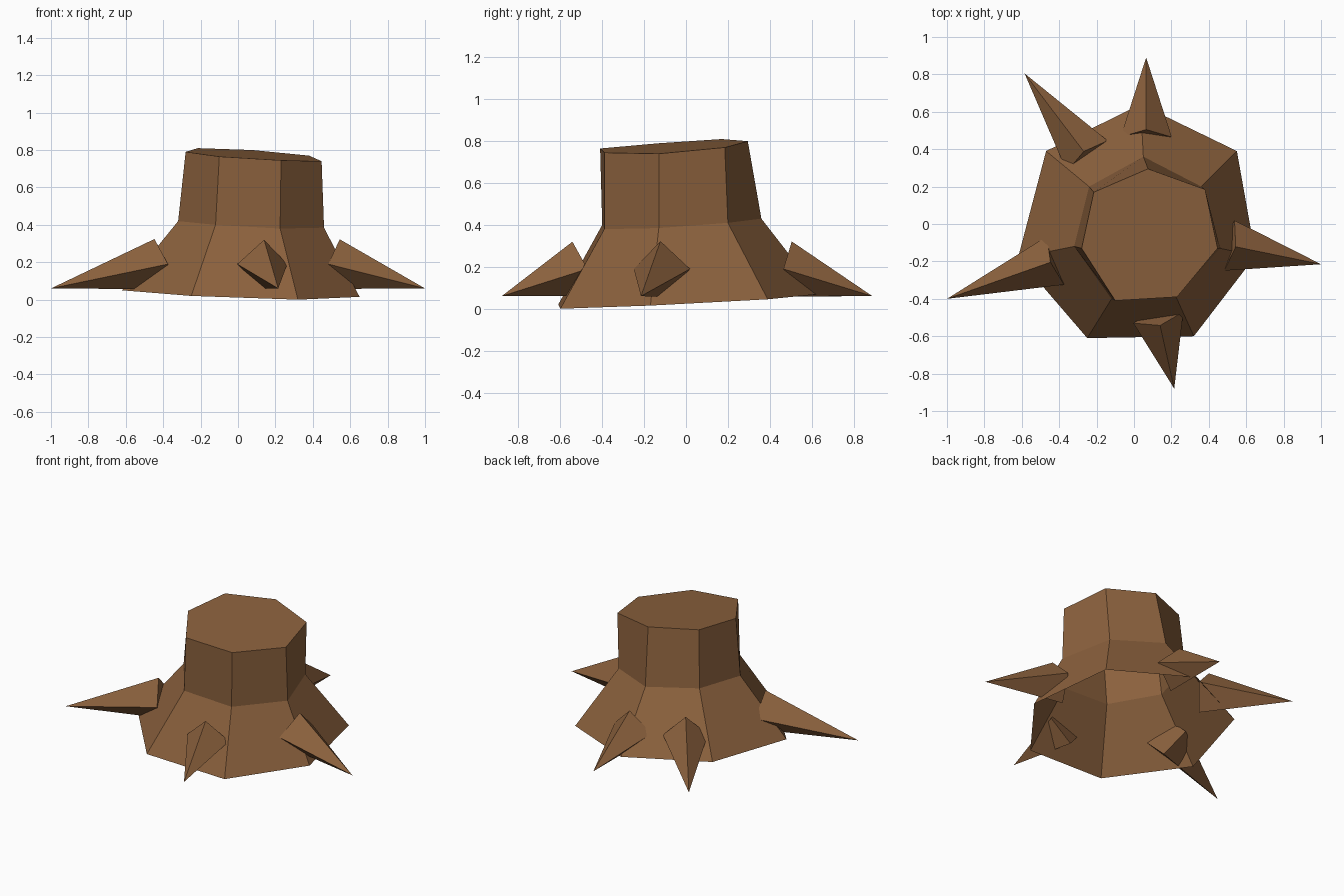
import bpy, bmesh
from mathutils import Vector

if "Cube" in bpy.data.objects:
    bpy.data.objects.remove(bpy.data.objects["Cube"])

bark = bpy.data.materials.new("brown_bark")
bark.diffuse_color = (0.26, 0.12, 0.047, 1)
bark.use_nodes = True
bark.node_tree.nodes["Principled BSDF"].inputs["Base Color"].default_value = bark.diffuse_color


def finish(name, bm):
    bmesh.ops.recalc_face_normals(bm, faces=bm.faces[:])
    mesh = bpy.data.meshes.new(name)
    bm.to_mesh(mesh)
    bm.free()
    mesh.materials.append(bark)
    bpy.context.collection.objects.link(bpy.data.objects.new(name, mesh))


# Trunk: three uneven seven-sided rings, capped on top, open below
rings = [
    [(.32, -.60, .0), (.65, -.17, .015), (.55, .39, .045), (.035, .64, .07),
     (-.47, .39, .075), (-.62, -.18, .05), (-.25, -.61, .02)],
    [(.225, -.39, .38), (.46, -.13, .385), (.36, .20, .41), (.05, .36, .43),
     (-.24, .20, .435), (-.32, -.12, .42), (-.12, -.40, .40)],
    [(.23, -.39, .745), (.447, -.13, .74), (.38, .185, .77), (.075, .295, .80),
     (-.215, .17, .81), (-.28, -.13, .79), (-.10, -.41, .765)],
]
bm = bmesh.new()
loops = [[bm.verts.new(p) for p in ring] for ring in rings]
for low, high in zip(loops, loops[1:]):
    for i in range(7):
        j = (i + 1) % 7
        bm.faces.new((low[i], low[j], high[j], high[i]))
bm.faces.new(loops[-1])
finish("trunk", bm)


# Roots: four-sided pointed cones dipping outwards from the trunk
def root(name, centre, tip, radius=.137):
    c = Vector((*centre, .19))
    apex = Vector((*tip, .06))
    axis = (apex - c).normalized()
    side = axis.cross(Vector((0, 0, 1))).normalized()
    up = side.cross(axis)
    bm = bmesh.new()
    base = [bm.verts.new(c + d * radius) for d in (up, side, -up, -side)]
    point = bm.verts.new(apex)
    for i in range(4):
        bm.faces.new((base[i], base[(i + 1) % 4], point))
    bm.faces.new(base)
    finish(name, bm)


root("front_root", (.13, -.50), (.215, -.88))
root("right_root", (.51, -.115), (1.0, -.215))
root("back_root", (.065, .465), (.065, .89))
root("back_left_root", (-.25, .363), (-.585, .805))
root("left_root", (-.42, -.195), (-1.0, -.40))
